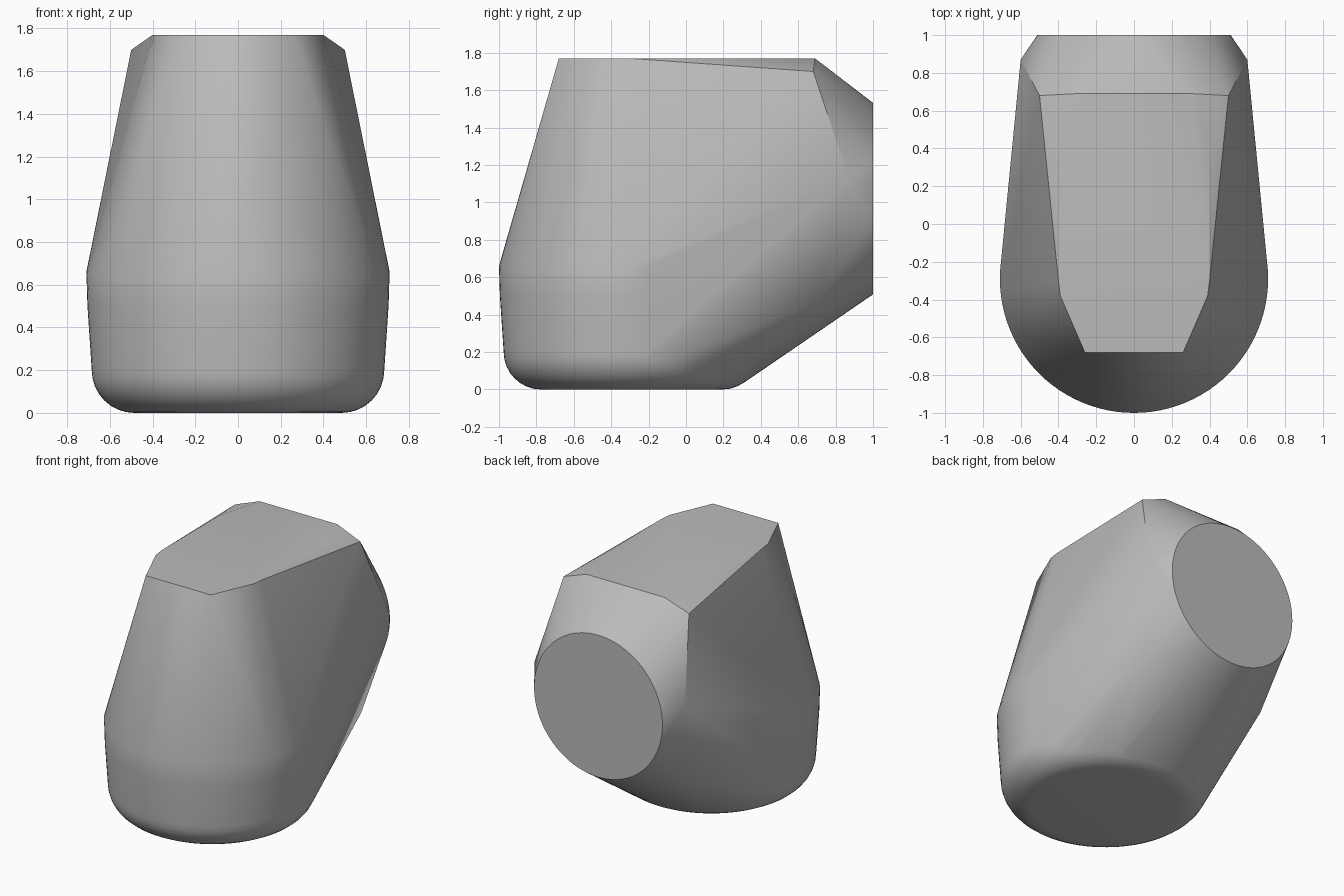
import bpy, bmesh
from math import sin, cos, pi, radians

cube = bpy.data.objects.get("Cube")
if cube:
    bpy.data.objects.remove(cube, do_unlink=True)

SEGMENTS = 96
grey = bpy.data.materials.new("plain grey")
grey.use_nodes = True
colour = (0.5, 0.5, 0.5, 1)
grey.diffuse_color = colour
grey.node_tree.nodes["Principled BSDF"].inputs["Base Color"].default_value = colour


def flat_ring(radius, y, z):
    """Horizontal circle."""
    angles = [2 * pi * i / SEGMENTS for i in range(SEGMENTS)]
    return [(radius * cos(a), y + radius * sin(a), z) for a in angles]


def upright_ring(radius, y, z):
    """Circle facing the back."""
    angles = [2 * pi * i / SEGMENTS for i in range(SEGMENTS)]
    return [(radius * cos(a), y, z + radius * sin(a)) for a in angles]


# Round base: slightly flared wall over a filleted bottom edge
base_y, fillet, floor_radius = -0.29, 0.2, 0.485
points = flat_ring(0.71, base_y, 0.66) + flat_ring(0.705, base_y, 0.5)
for step in range(9):
    a = pi / 2 * step / 8
    points += flat_ring(floor_radius + fillet * cos(a), base_y, fillet * (1 - sin(a)))

# Round flat port on the back, with a tiny softened rim
points += upright_ring(0.512, 1.0, 1.02) + upright_ring(0.518, 0.99, 1.02)

# Faceted top and rear shoulders, mirrored to both sides
half_points = [
    (0.26, -0.68, 1.77), (0.39, -0.38, 1.77), (0.4, -0.3, 1.77),
    (0.4, 0.35, 1.77), (0.31, 0.69, 1.77),
    (0.5, 0.68, 1.70), (0.6, 0.87, 1.13), (0.5, 0.69, 0.46),
]
for side in (1, -1):
    points += [(side * x, y, z) for x, y, z in half_points]

# Skin stretched tightly over all the sections
bm = bmesh.new()
for p in points:
    bm.verts.new(p)
hull = bmesh.ops.convex_hull(bm, input=bm.verts)
spare = {g for g in hull["geom_interior"] + hull["geom_unused"]
         if isinstance(g, bmesh.types.BMVert)}
bmesh.ops.delete(bm, geom=list(spare), context="VERTS")
bmesh.ops.dissolve_limit(bm, angle_limit=radians(0.3), verts=bm.verts, edges=bm.edges)
bmesh.ops.recalc_face_normals(bm, faces=bm.faces)
mesh = bpy.data.meshes.new("body")
bm.to_mesh(mesh)
bm.free()
mesh.materials.append(grey)

body = bpy.data.objects.new("body", mesh)
bpy.context.collection.objects.link(body)
bpy.context.view_layer.objects.active = body
body.select_set(True)
bpy.ops.object.shade_smooth_by_angle(angle=radians(30))
